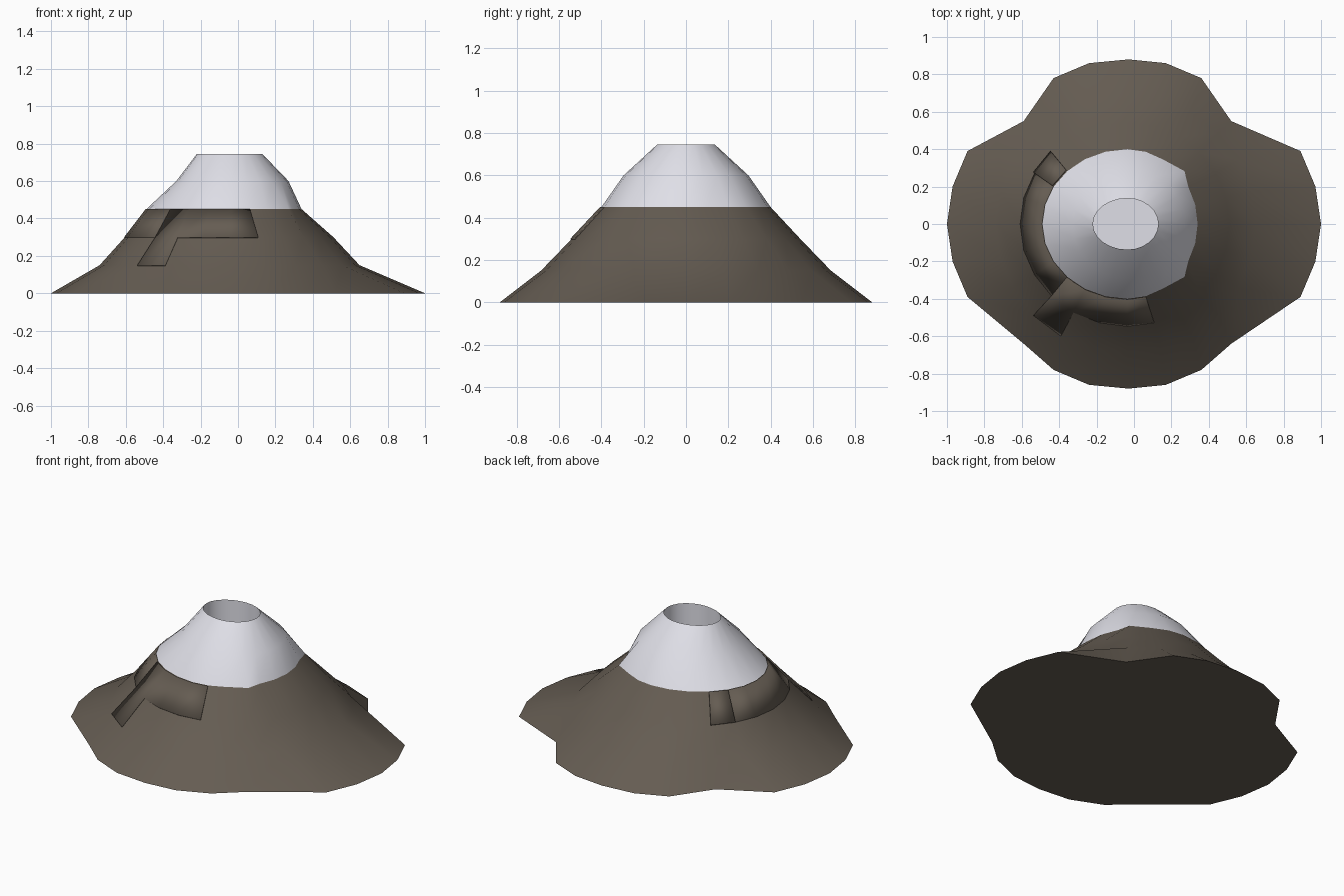
import bpy
import bmesh
from math import sin, cos, pi, radians

if "Cube" in bpy.data.objects:
    bpy.data.objects.remove(bpy.data.objects["Cube"], do_unlink=True)

SIDES = 24
CENTRE = -0.035


def material(name, colour):
    m = bpy.data.materials.new(name)
    m.use_nodes = True
    m.diffuse_color = (*colour, 1)
    bsdf = next(n for n in m.node_tree.nodes if n.type == 'BSDF_PRINCIPLED')
    bsdf.inputs["Base Color"].default_value = (*colour, 1)
    bsdf.inputs["Roughness"].default_value = 0.8
    return m


rock = material("rock brown", (0.13, 0.108, 0.085))
snow = material("snow white", (0.83, 0.83, 0.9))


def oval(z, right, left, depth):
    """Ring of points with separate radii to the right and left."""
    ring = []
    for i in range(SIDES):
        a = 2 * pi * i / SIDES
        rx = right if cos(a) > 0 else left
        ring.append((CENTRE + rx * cos(a), depth * sin(a), z))
    return ring


def base_outline():
    """Lobed footprint: one quarter mirrored, with deeper notches at the back."""
    quarter = [(1, 0), (0.97, 0.2), (0.89, 0.39), (0.52, 0.55),
               (0.36, 0.78), (0.17, 0.86), (-0.03, 0.88)]
    ring = []
    for i in range(SIDES):
        k = i % 12
        k = min(k, 12 - k)
        x, y = quarter[k]
        front = i > 12
        if k == 3 and front:
            y = 0.64
        if 6 < i < 18:
            x = -x if k < 3 else 2 * CENTRE - x
        ring.append((x, -y if front else y, 0))
    return ring


def make(name, verts, faces, mat):
    mesh = bpy.data.meshes.new(name)
    mesh.from_pydata(verts, [], faces)
    bm = bmesh.new()
    bm.from_mesh(mesh)
    bmesh.ops.recalc_face_normals(bm, faces=bm.faces)
    bm.to_mesh(mesh)
    bm.free()
    mesh.materials.append(mat)
    ob = bpy.data.objects.new(name, mesh)
    bpy.context.collection.objects.link(ob)
    bpy.ops.object.select_all(action='DESELECT')
    ob.select_set(True)
    bpy.context.view_layer.objects.active = ob
    bpy.ops.object.shade_smooth_by_angle(angle=radians(32))
    return ob


def loft(name, rings, mat):
    """Skin the rings and close both ends."""
    verts = [p for r in rings for p in r]
    faces = []
    for r in range(len(rings) - 1):
        for i in range(SIDES):
            j = (i + 1) % SIDES
            a, b = r * SIDES, (r + 1) * SIDES
            faces.append((a + i, a + j, b + j, b + i))
    last = (len(rings) - 1) * SIDES
    faces.append(tuple(range(SIDES)))
    faces.append(tuple(range(last, last + SIDES)))
    return make(name, verts, faces, mat)


# Slope and summit rings
snow_line = oval(0.45, 0.375, 0.455, 0.4)
for i in (3, 21):
    x, y, z = snow_line[i]
    snow_line[i] = (0.27, y, z)
slope = [base_outline(), oval(0.15, 0.685, 0.705, 0.685),
         oval(0.3, 0.545, 0.57, 0.54), snow_line]
shoulder = oval(0.6, 0.305, 0.295, 0.295)
rim = oval(0.745, 0.165, 0.185, 0.137)
crater_floor = [(x, y, 0.59) for x, y, z in rim]

loft("mountain_slope", slope, rock)
loft("snow_cap", [snow_line, shoulder, rim, crater_floor], snow)


# Thin raised rock slabs lying on the slope
def slab(name, cells, lift=0.007):
    verts, faces, index = [], [], {}

    def vert(r, i):
        if (r, i) not in index:
            x, y, z = slope[r][i]
            a = 2 * pi * i / SIDES
            index[r, i] = len(verts)
            verts.append((x + lift * cos(a), y + lift * sin(a), z))
        return index[r, i]

    for r, i in cells:
        faces.append((vert(r, i), vert(r, i + 1), vert(r + 1, i + 1), vert(r + 1, i)))
    ob = make(name, verts, faces, rock)
    mod = ob.modifiers.new("thickness", 'SOLIDIFY')
    mod.thickness = 0.008
    mod.offset = -1


slab("front_slab", [(2, i) for i in range(15, 19)] + [(1, 15)])
slab("side_slab", [(2, i) for i in range(10, 15)], 0.004)
slab("rear_slab", [(2, 9)], 0.006)
